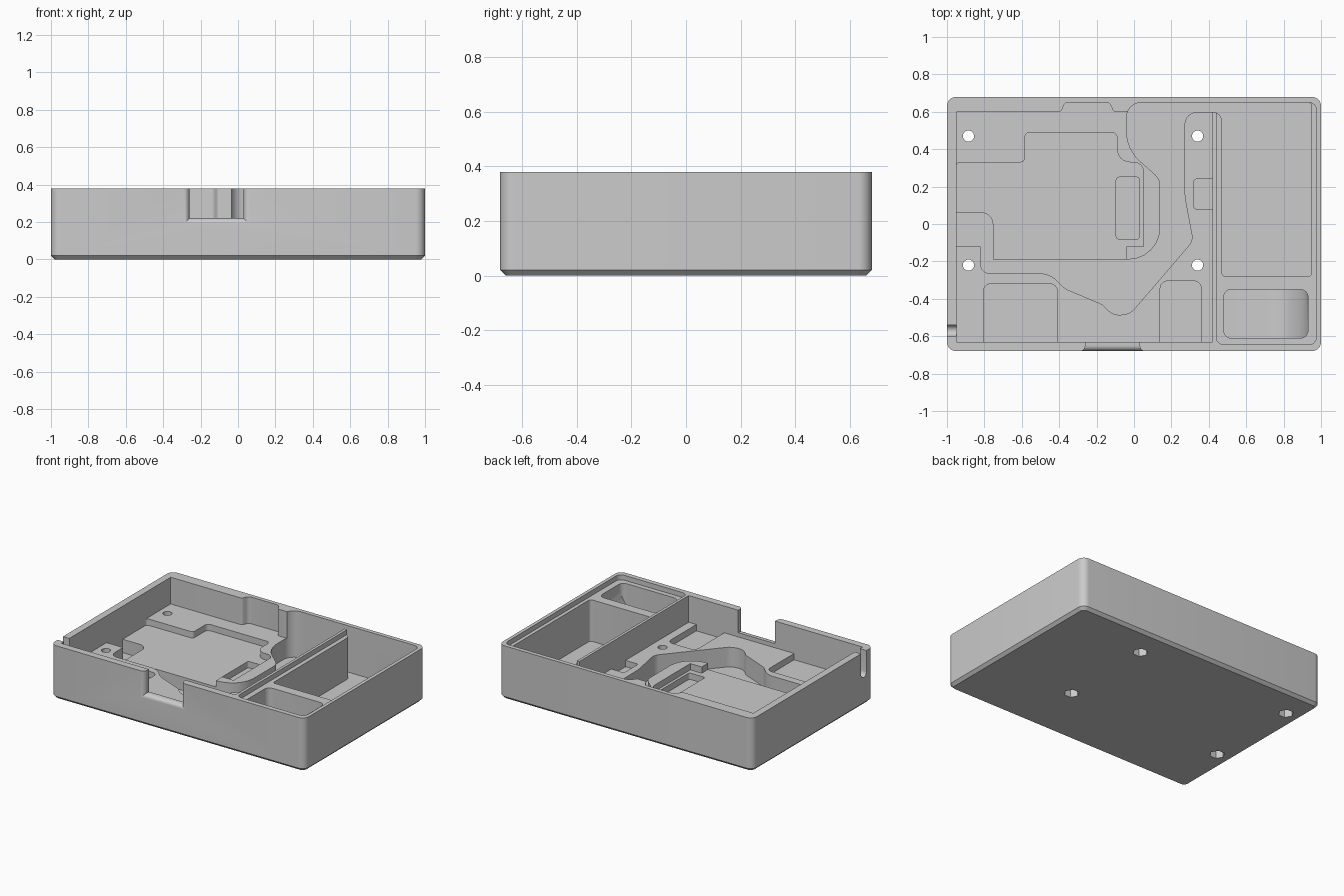
import bpy, bmesh, math
from mathutils import Vector

if "Cube" in bpy.data.objects:
    bpy.data.objects.remove(bpy.data.objects["Cube"])

TOP = 0.38
MAIN = 0.19    # board floor
STEP = 0.145   # shallow recess floor
DEEP = 0.05    # channel and large bin floor


def rounded(pts, n=6):
    """Outline from (x, y, radius) corners."""
    out = []
    for i, (x, y, r) in enumerate(pts):
        p = Vector((x, y, 0))
        a = Vector((*pts[i - 1][:2], 0)) - p
        b = Vector((*pts[(i + 1) % len(pts)][:2], 0)) - p
        half = a.angle(b) / 2
        if r <= 0 or half > 1.55:
            out.append((x, y))
            continue
        t = min(r / math.tan(half), 0.49 * a.length, 0.49 * b.length)
        r = t * math.tan(half)
        c = p + (a.normalized() + b.normalized()).normalized() * (r / math.sin(half))
        s = (p + a.normalized() * t - c).normalized()
        e = (p + b.normalized() * t - c).normalized()
        for k in range(n + 1):
            q = c + s.slerp(e, k / n) * r
            out.append((q.x, q.y))
    return out


def rect(x0, x1, y0, y1, r=0.0):
    return [(x0, y0, r), (x1, y0, r), (x1, y1, r), (x0, y1, r)]


def loft(name, sections):
    """Closed solid through matching rings of 3D points."""
    bm = bmesh.new()
    rings = [[bm.verts.new(p) for p in s] for s in sections]
    n = len(rings[0])
    bm.faces.new(rings[0][::-1])
    bm.faces.new(rings[-1])
    for lo, hi in zip(rings, rings[1:]):
        for i in range(n):
            j = (i + 1) % n
            bm.faces.new((lo[i], lo[j], hi[j], hi[i]))
    bm.normal_update()
    if bm.calc_volume(signed=True) < 0:
        bmesh.ops.reverse_faces(bm, faces=bm.faces[:])
    mesh = bpy.data.meshes.new(name)
    bm.to_mesh(mesh)
    bm.free()
    ob = bpy.data.objects.new(name, mesh)
    bpy.context.scene.collection.objects.link(ob)
    return ob


def prism(name, pts, z0, z1=0.5):
    o = rounded(pts)
    return loft(name, [[(x, y, z) for x, y in o] for z in (z0, z1)])


def volume(mesh):
    bm = bmesh.new()
    bm.from_mesh(mesh)
    v = bm.calc_volume(signed=True)
    bm.free()
    return v


def boolean(ob, cutter, op='DIFFERENCE'):
    """Apply a cut, trying the next solver if the result is unsound."""
    cutter.hide_render = True
    before = volume(ob.data)
    for solver in ('EXACT', 'MANIFOLD', 'FLOAT'):
        m = ob.modifiers.new("cut", 'BOOLEAN')
        m.operation, m.object, m.solver = op, cutter, solver
        bpy.context.view_layer.update()
        dg = bpy.context.evaluated_depsgraph_get()
        mesh = bpy.data.meshes.new_from_object(ob.evaluated_get(dg))
        ob.modifiers.clear()
        if len(mesh.polygons) and 0.3 < volume(mesh) / before < 0.99999:
            ob.data = mesh
            break
    bpy.data.objects.remove(cutter)


# Case block with chamfered underside
body = rounded(rect(-1, 1, -0.68, 0.68, 0.05), 8)
foot = rounded(rect(-0.98, 0.98, -0.66, 0.66, 0.03), 8)
case = loft("case_base", [[(x, y, 0) for x, y in foot],
                          [(x, y, 0.02) for x, y in body],
                          [(x, y, TOP) for x, y in body]])

# Board bay with a bump in the back wall
boolean(case, prism("board_bay", [
    (-0.95, -0.63, 0), (0.42, -0.63, 0), (0.42, 0.6, 0), (-0.11, 0.6, 0.02),
    (-0.13, 0.65, 0.03), (-0.37, 0.65, 0.03), (-0.39, 0.6, 0.02), (-0.95, 0.6, 0)], MAIN))

# Stepped centre recess
boolean(case, prism("centre_recess", [
    (-0.95, 0.33, 0.02), (-0.585, 0.33, 0.02), (-0.585, 0.49, 0.03), (-0.09, 0.49, 0.03),
    (-0.09, 0.33, 0.1), (0.05, 0.33, 0.05), (0.05, -0.12, 0), (-0.04, -0.12, 0),
    (-0.04, -0.25, 0), (-0.78, -0.25, 0), (-0.78, 0, 0), (-0.95, 0, 0)], STEP))

# Lid ledge over the right side
boolean(case, prism("lid_ledge", rect(0.44, 0.975, -0.645, 0.65, 0.04), 0.345))

# Winding cable channel joined to the large bin
boolean(case, prism("cable_channel", [
    (-0.04, 0.65, 0.08), (0.95, 0.65, 0.02), (0.95, -0.28, 0.02), (0.47, -0.28, 0.02),
    (0.47, 0.6, 0.05), (0.27, 0.6, 0.07), (0.27, 0.15, 0.4), (0.315, -0.09, 0.07),
    (-0.02, -0.48, 0.09), (-0.11, -0.49, 0.09), (-0.17, -0.43, 0.03), (-0.37, -0.345, 0.1),
    (-0.45, -0.265, 0.12), (-0.82, -0.265, 0.05), (-0.82, -0.12, 0), (-0.95, -0.12, 0),
    (-0.95, 0.06, 0), (-0.755, 0.06, 0.06), (-0.755, -0.19, 0), (0.14, -0.19, 0.17),
    (0.14, 0.24, 0.08), (-0.04, 0.40, 0.22)], DEEP))

# Small clearance recesses
boolean(case, prism("chip_recess", rect(-0.095, 0.03, -0.08, 0.25, 0.015), 0.1))
boolean(case, prism("side_recess", [
    (0.32, 0.08, 0.015), (0.42, 0.08, 0), (0.42, 0.24, 0), (0.32, 0.24, 0.015)], STEP))
for x0, x1, y1 in ((-0.805, -0.41, -0.32), (0.14, 0.36, -0.305)):
    boolean(case, prism("front_recess", [
        (x0, -0.63, 0), (x1, -0.63, 0), (x1, y1, 0.04), (x0, y1, 0.04)], STEP))

# Small bin with a scooped right side
bin_cut = prism("small_bin", rect(0.48, 0.93, -0.61, -0.35, 0.04), 0.0)
arc = [(0.71 + 0.22 * math.sin(a), 0.32 - 0.25 * math.cos(a))
       for a in (k * math.pi / 24 for k in range(13))]
scoop = [(0.4, 0.07)] + arc + [(0.93, 0.45), (0.4, 0.45)]
boolean(bin_cut, loft("scoop", [[(x, y, z) for x, z in scoop] for y in (-0.7, -0.3)]), 'INTERSECT')
boolean(case, bin_cut)

# Front port opening with rounded outer edges
rings = []
for y, g in [(-0.60, 0), (-0.65, 0)] + [
        (-0.65 - 0.03 * math.sin(a), 0.03 * (1 - math.cos(a)))
        for a in (k * math.pi / 12 for k in range(1, 7))] + [(-0.72, 0.03)]:
    rings.append([(-0.26 - g, y, 0.22 - g), (0.03 + g, y, 0.22 - g),
                  (0.03 + g, y, 0.5), (-0.26 - g, y, 0.5)])
boolean(case, loft("front_port", rings))

# Round-bottomed cable slot in the left wall
slot = [(-0.57 - 0.03 * math.cos(a), 0.23 - 0.03 * math.sin(a))
        for a in (k * math.pi / 10 for k in range(11))] + [(-0.54, 0.5), (-0.6, 0.5)]
boolean(case, loft("left_slot", [[(x, y, z) for y, z in slot] for x in (-1.05, -0.94)]))

# Screw holes with hexagonal nut pockets underneath
for x in (-0.885, 0.34):
    for y in (-0.22, 0.47):
        for r, n, z0, z1 in ((0.03, 24, -0.1, 0.3), (0.05, 6, -0.1, 0.08)):
            ring = [(x + r * math.cos(math.tau * k / n), y + r * math.sin(math.tau * k / n))
                    for k in range(n)]
            boolean(case, loft("screw_hole", [[(u, v, z) for u, v in ring] for z in (z0, z1)]))

# Grey plastic
grey = bpy.data.materials.new("grey_plastic")
grey.diffuse_color = (0.6, 0.6, 0.6, 1)
grey.use_nodes = True
grey.node_tree.nodes["Principled BSDF"].inputs["Base Color"].default_value = grey.diffuse_color
case.data.materials.clear()
case.data.materials.append(grey)
for p in case.data.polygons:
    p.material_index = 0
bpy.context.view_layer.objects.active = case
case.select_set(True)
bpy.ops.object.shade_smooth_by_angle(angle=math.radians(30))
